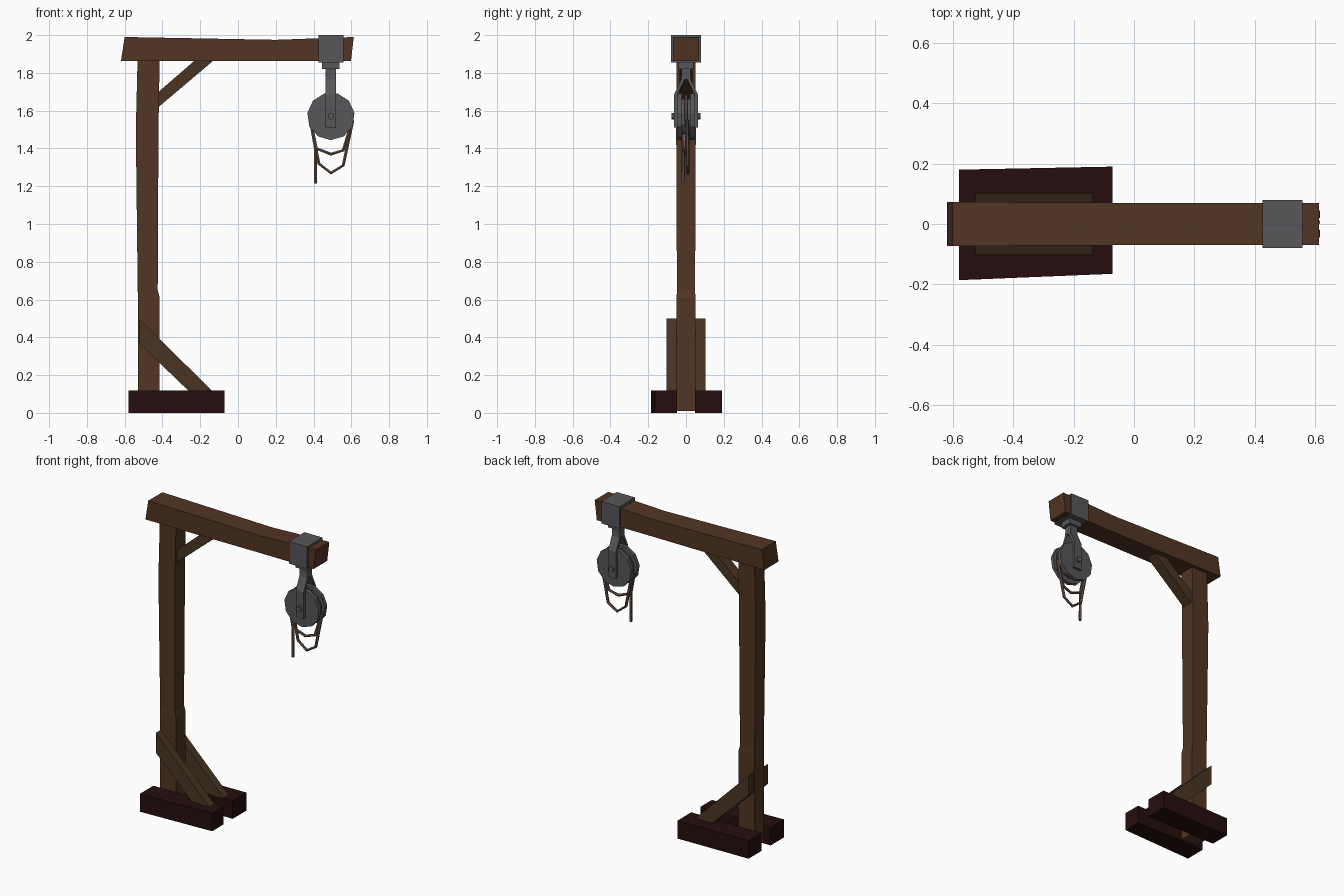
import bpy, bmesh, math
from mathutils import Vector, Matrix

cube = bpy.data.objects.get("Cube")
if cube:
    bpy.data.objects.remove(cube, do_unlink=True)


def material(name, r, g, b):
    m = bpy.data.materials.new(name)
    m.use_nodes = True
    m.diffuse_color = (r, g, b, 1)
    m.node_tree.nodes["Principled BSDF"].inputs["Base Color"].default_value = (r, g, b, 1)
    return m


WOOD = material("brown wood", 0.085, 0.036, 0.017)
BRACE = material("dull brown wood", 0.068, 0.035, 0.017)
DARK = material("dark red wood", 0.019, 0.004, 0.004)
METAL = material("grey iron", 0.095, 0.095, 0.1)
ROPE = material("rope", 0.15, 0.095, 0.068)


def finish(name, bm, mat):
    bmesh.ops.recalc_face_normals(bm, faces=bm.faces)
    mesh = bpy.data.meshes.new(name)
    bm.to_mesh(mesh)
    bm.free()
    mesh.materials.append(mat)
    ob = bpy.data.objects.new(name, mesh)
    bpy.context.collection.objects.link(ob)
    return ob


def loft(name, rings, mat):
    """Skin a row of equal-sided rings and cap both ends."""
    bm = bmesh.new()
    loops = [[bm.verts.new(p) for p in ring] for ring in rings]
    n = len(loops[0])
    for a, b in zip(loops, loops[1:]):
        for i in range(n):
            j = (i + 1) % n
            bm.faces.new((a[i], a[j], b[j], b[i]))
    bm.faces.new(loops[0])
    bm.faces.new(loops[-1])
    return finish(name, bm, mat)


def plate(name, outline, y0, y1, mat):
    """Extrude an x-z outline from y0 to y1."""
    return loft(name, [[(x, y, z) for x, z in outline] for y in (y0, y1)], mat)


def box(name, x0, x1, y0, y1, z0, z1, mat):
    return plate(name, [(x0, z0), (x1, z0), (x1, z1), (x0, z1)], y0, y1, mat)


def disc(name, x, z, radius, y0, y1, sides, mat):
    steps = [math.tau * (i + 0.5) / sides for i in range(sides)]
    ring = [(x + radius * math.sin(a), z + radius * math.cos(a)) for a in steps]
    return plate(name, ring, y0, y1, mat)


def rope(name, points, radius=0.009, sides=6):
    """Faceted tube through a few points."""
    pts = [Vector(p) for p in points]
    rings = []
    for i, p in enumerate(pts):
        d = (pts[min(i + 1, len(pts) - 1)] - pts[max(i - 1, 0)]).normalized()
        u = Vector((0, 1, 0))
        v = d.cross(u).normalized()
        u = v.cross(d)
        rings.append([p + radius * (math.cos(t) * u + math.sin(t) * v)
                      for t in (math.tau * k / sides for k in range(sides))])
    return loft(name, rings, ROPE)


# Timber base: two slightly skewed sleepers
for name, side, skew in (("base_block_back", 1, 0.01), ("base_block_front", -1, 0.015)):
    inner, outer = 0.048 * side, 0.18 * side
    loft(name, [[(x, inner, 0), (x, outer + s, 0), (x, outer + s, 0.118), (x, inner, 0.118)]
                for x, s in ((-0.58, 0 if side > 0 else -0.006), (-0.072, skew))], DARK)

# Upright post, a little worn along its length
post = [(0.01, -0.53, -0.415, 0.05), (0.61, -0.53, -0.415, 0.05), (0.65, -0.531, -0.425, 0.048),
        (1.5, -0.541, -0.421, 0.052), (1.865, -0.532, -0.415, 0.05)]
loft("post", [[(a, -w, z), (b, -w, z), (b, w, z), (a, w, z)] for z, a, b, w in post], WOOD)

# Cross beam with raked ends and a slight sag
beam = [(-0.62, -0.60, 1.99, 0.073), (0.2, 0.2, 1.975, 0.069), (0.598, 0.613, 1.99, 0.07)]
loft("beam", [[(lo, -w, 1.862), (lo, w, 1.862), (hi, w, top), (hi, -w, top)]
              for lo, hi, top, w in beam], WOOD)

# Diagonal braces
for name, side in (("lower_brace_back", 1), ("lower_brace_front", -1)):
    plate(name, [(-0.525, 0.50), (-0.525, 0.37), (-0.26, 0.115), (-0.135, 0.115)],
          0.048 * side, 0.102 * side, BRACE)
plate("upper_brace", [(-0.42, 1.70), (-0.42, 1.62), (-0.13, 1.865), (-0.23, 1.865)],
      -0.035, 0.035, BRACE)

# Iron clamp around the beam
CX, CZ = 0.492, 1.57
box("clamp", CX - 0.066, CX + 0.066, -0.08, 0.08, 1.855, 2.0, METAL)
box("clamp_foot", CX - 0.046, CX + 0.046, -0.04, 0.04, 1.82, 1.858, METAL)
box("hanger_neck", CX - 0.028, CX + 0.028, -0.024, 0.024, 1.765, 1.825, METAL)

# Fork arms spread from the neck and drop past the wheel
for name, side in (("fork_arm_back", 1), ("fork_arm_front", -1)):
    arm = [(1.79, 0.004, 0.024), (1.765, 0.006, 0.026), (1.685, 0.046, 0.063), (1.51, 0.046, 0.063)]
    loft(name, [[(CX - 0.028, a * side, z), (CX + 0.028, a * side, z),
                 (CX + 0.028, b * side, z), (CX - 0.028, b * side, z)]
                for z, a, b in arm], METAL)

# Grooved pulley wheel on its axle
for name, side in (("wheel_flange_back", 1), ("wheel_flange_front", -1)):
    disc(name, CX, CZ, 0.126, 0.02 * side, 0.044 * side, 11, METAL)
disc("wheel_hub", CX, CZ, 0.095, -0.022, 0.022, 11, METAL)
disc("axle", CX, CZ, 0.018, -0.076, 0.076, 8, METAL)

# Rope: wrap over the groove, two hanging loops and a loose end
wrap = [math.radians(a) for a in range(-105, 106, 30)]
rope("rope_wrap", [(CX + 0.108 * math.sin(a), 0, CZ + 0.108 * math.cos(a)) for a in wrap])
rope("rope_short_loop", [(0.383, -0.008, 1.55), (0.415, -0.008, 1.40), (0.492, -0.004, 1.37),
                         (0.557, 0.002, 1.39), (0.606, 0.006, 1.55)])
rope("rope_long_loop", [(0.383, 0.01, 1.55), (0.428, 0.01, 1.32), (0.492, 0.01, 1.27),
                        (0.557, 0.01, 1.31), (0.608, 0.006, 1.55)])
rope("rope_end", [(0.383, -0.014, 1.55), (0.41, -0.014, 1.40), (0.41, -0.016, 1.215)])
